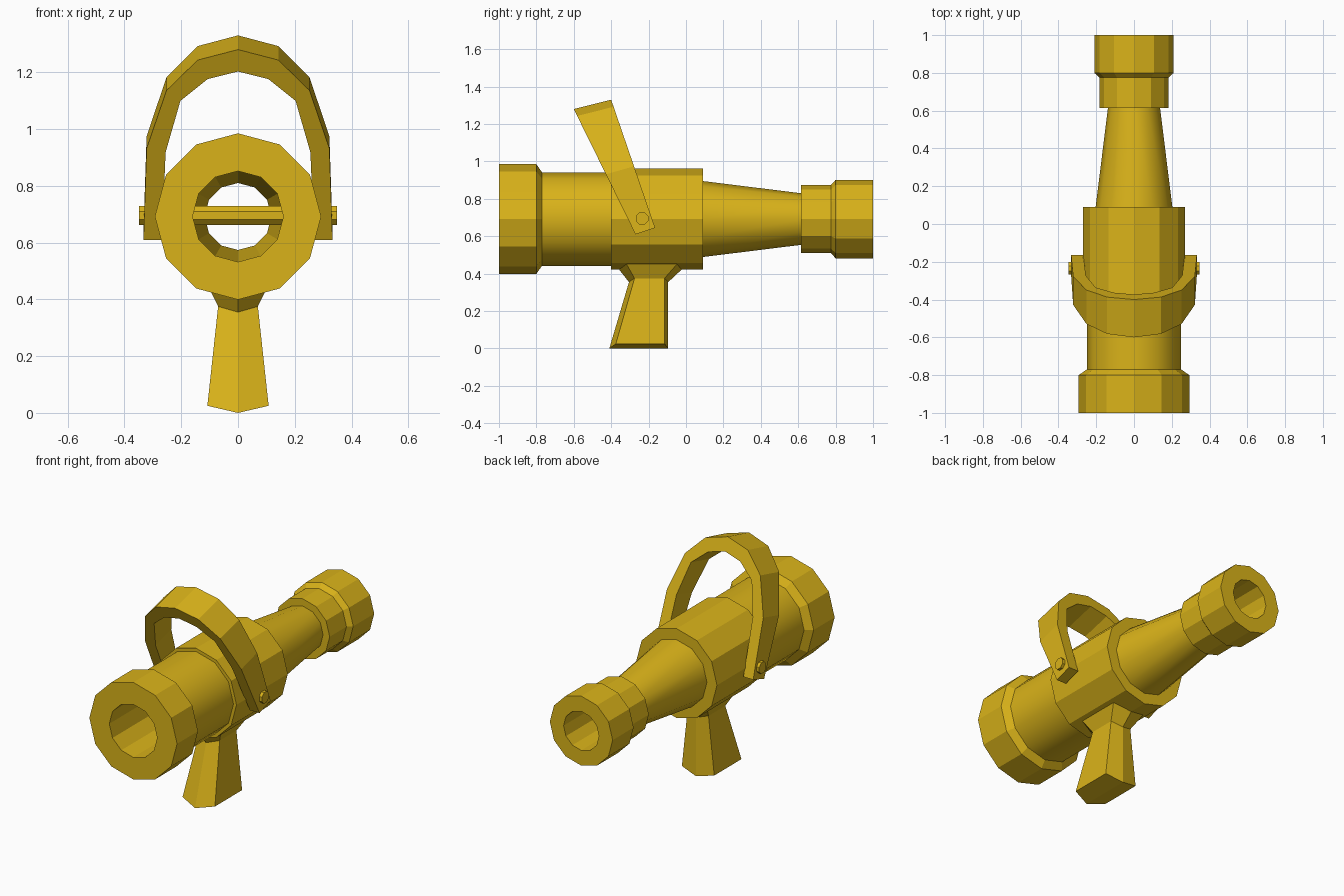
import bpy, bmesh, math

if "Cube" in bpy.data.objects:
    bpy.data.objects.remove(bpy.data.objects["Cube"])

AXIS_Z = 0.692
SIDES = 12

mat = bpy.data.materials.new("yellow_paint")
mat.diffuse_color = (0.70, 0.45, 0.01, 1)
mat.use_nodes = True
mat.node_tree.nodes["Principled BSDF"].inputs["Base Color"].default_value = mat.diffuse_color


def make(name, verts, faces, smooth=False, fix=True):
    me = bpy.data.meshes.new(name)
    me.from_pydata(verts, [], faces)
    if fix:
        bm = bmesh.new()
        bm.from_mesh(me)
        bmesh.ops.recalc_face_normals(bm, faces=bm.faces)
        bm.to_mesh(me)
        bm.free()
    me.polygons.foreach_set("use_smooth", [smooth] * len(me.polygons))
    me.materials.append(mat)
    ob = bpy.data.objects.new(name, me)
    bpy.context.collection.objects.link(ob)
    return ob


def lathe(name, profile, smooth=False):
    """Spin (radius, y) points round the long axis as an open shell."""
    verts, faces = [], []
    for r, y in profile:
        for k in range(SIDES):
            a = 2 * math.pi * k / SIDES
            verts.append((r * math.cos(a), y, AXIS_Z + r * math.sin(a)))
    for i in range(len(profile) - 1):
        for k in range(SIDES):
            n = (k + 1) % SIDES
            p, q = i * SIDES, (i + 1) * SIDES
            faces.append((p + k, q + k, q + n, p + n))
    return make(name, verts, faces, smooth, fix=False)


def loft(name, rings, closed=False):
    """Join equal rings of points; cap the ends unless closed."""
    n = len(rings[0])
    verts = [p for ring in rings for p in ring]
    faces = []
    for i in range(len(rings) - 1):
        for k in range(n):
            m = (k + 1) % n
            faces.append((i * n + k, i * n + m, (i + 1) * n + m, (i + 1) * n + k))
    last = (len(rings) - 1) * n
    faces += [tuple(range(n)), tuple(range(last, last + n))]
    return make(name, verts, faces)


# Tube, front to back, then the bore through it
lathe("front_cap", [(0.16, -1), (0.293, -1), (0.293, -0.80), (0.25, -0.77)])
lathe("barrel", [(0.25, -0.77), (0.25, -0.40)], smooth=True)
lathe("centre_collar", [(0.25, -0.40), (0.27, -0.40), (0.27, 0.09), (0.203, 0.09)])
lathe("rear_cone", [(0.203, 0.09), (0.138, 0.615)], smooth=True)
lathe("rear_cap", [(0.138, 0.615), (0.182, 0.615), (0.182, 0.775),
                   (0.21, 0.80), (0.21, 1), (0.118, 1)])
lathe("bore", [(0.118, 1), (0.118, 0.615), (0.16, 0.09), (0.16, -1)])


# Hand grip: six-sided sections with a ridge front and back
def grip_ring(w, front, front_side, back_side, back, z, z_side):
    return [(0, front, z), (w, front_side, z_side), (w, back_side, z_side),
            (0, back, z), (-w, back_side, z_side), (-w, front_side, z_side)]


grip = loft("hand_grip", [
    grip_ring(0.108, -0.41, -0.375, -0.115, -0.095, 0.0, 0.025),
    grip_ring(0.07, -0.305, -0.275, -0.115, -0.095, 0.355, 0.375),
    grip_ring(0.11, -0.36, -0.32, -0.045, -0.02, 0.425, 0.455)])
bm = bmesh.new()
bm.from_mesh(grip.data)
# split the folded base along its centre line
for f in [f for f in bm.faces if len(f.verts) == 6]:
    mid = [v for v in f.verts if abs(v.co.x) < 1e-5]
    bmesh.utils.face_split(f, mid[0], mid[1])
bm.to_mesh(grip.data)
bm.free()

# Carrying strap: tilted, tapering arch given as (x, fraction of height)
outer = [(0.333, 0), (0.322, 0.48), (0.252, 0.785), (0.142, 0.945), (0, 1)]
inner = [(0.268, 0), (0.255, 0.46), (0.203, 0.73), (0.107, 0.845), (0, 0.885)]


def arch(half):
    return half + [(-x, t) for x, t in reversed(half[:-1])]


def front_edge(x, t):
    return (x, -0.27 - 0.33 * t, 0.61 + 0.67 * t)


def back_edge(x, t):
    return (x, -0.165 - 0.235 * t, 0.645 + 0.685 * t)


loft("carry_strap", [[front_edge(*o), back_edge(*o), back_edge(*i), front_edge(*i)]
                     for o, i in zip(arch(outer), arch(inner))])

# Pivot pin running right through the tube
pin = []
for x in (-0.348, 0.348):
    pin.append([(x, -0.235 + 0.036 * math.cos((k + 0.5) * math.pi / 4),
                 0.695 + 0.036 * math.sin((k + 0.5) * math.pi / 4)) for k in range(8)])
loft("pivot_pin", pin)
